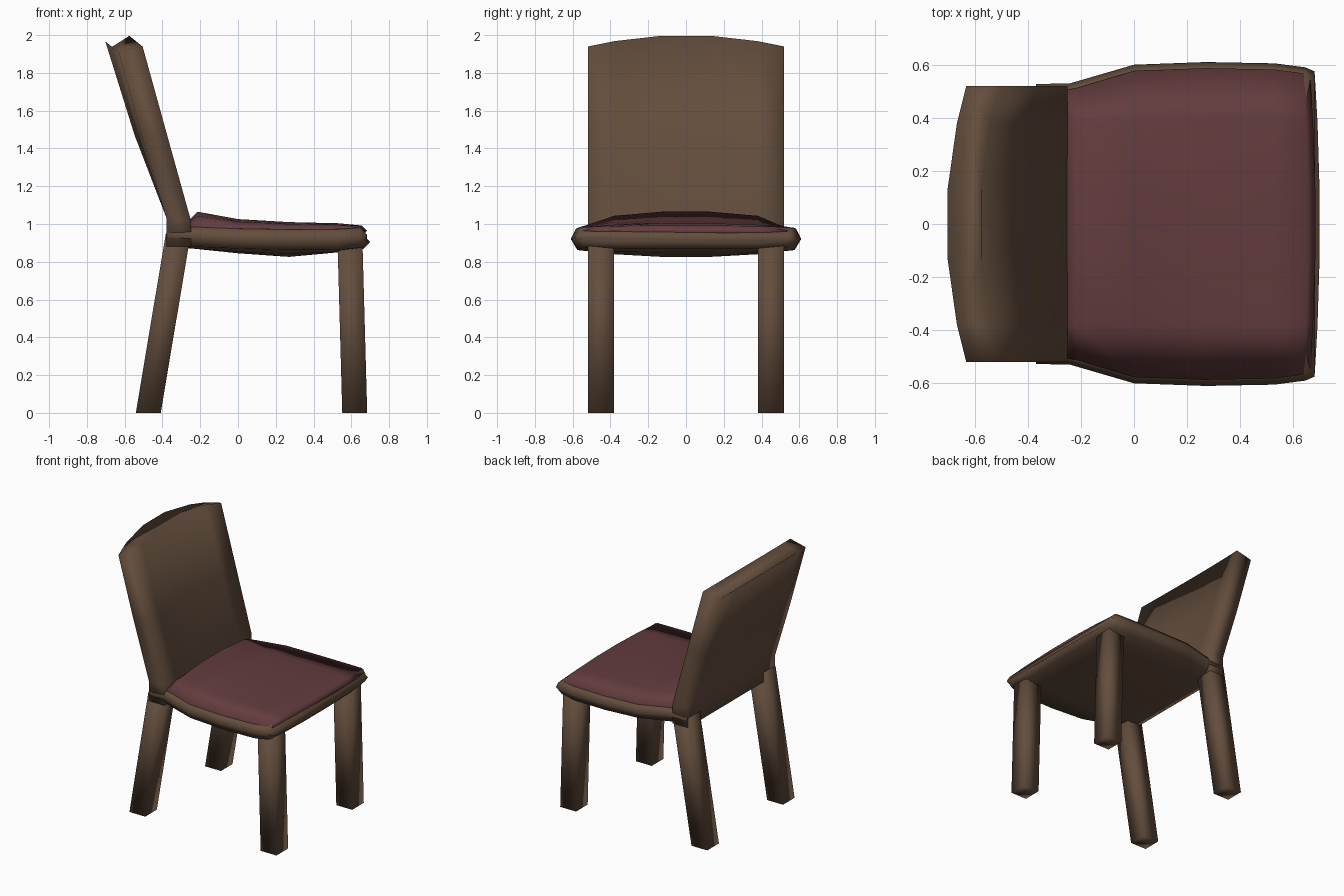
import bpy, bmesh

if "Cube" in bpy.data.objects:
    bpy.data.objects.remove(bpy.data.objects["Cube"])


def material(name, rgb):
    m = bpy.data.materials.new(name)
    m.diffuse_color = (*rgb, 1)
    m.use_nodes = True
    m.node_tree.nodes["Principled BSDF"].inputs["Base Color"].default_value = m.diffuse_color
    return m


WOOD = material("wood", (0.125, 0.075, 0.046))
FABRIC = material("fabric", (0.125, 0.045, 0.048))


def loft(name, rings, mat):
    """Skin a list of equal-length point rings into a closed smooth solid."""
    bm = bmesh.new()
    rows = [[bm.verts.new(p) for p in ring] for ring in rings]
    n = len(rows[0])
    for a, b in zip(rows, rows[1:]):
        for i in range(n):
            j = (i + 1) % n
            bm.faces.new((a[i], a[j], b[j], b[i]))
    bm.faces.new(rows[0])
    bm.faces.new(rows[-1])
    bmesh.ops.recalc_face_normals(bm, faces=bm.faces)
    for f in bm.faces:
        f.smooth = True
    me = bpy.data.meshes.new(name)
    bm.to_mesh(me)
    bm.free()
    me.materials.append(mat)
    ob = bpy.data.objects.new(name, me)
    bpy.context.collection.objects.link(ob)
    return ob


def mirrored(half):
    """Half section of (y, z) from +y inwards -> full row across the chair."""
    return half + [(-y, z) for y, z in reversed(half)]


# Legs: slanted square posts, (x at the floor, x at the top, top height)
for name, x0, x1, top in (("front_leg", 0.618, 0.593, 0.9),
                          ("back_leg", -0.475, -0.316, 0.95)):
    for side, label in ((1, "left"), (-1, "right")):
        rings = []
        for x, z in ((x0, 0), (x1, top)):
            rings.append([(x + dx, side * (0.45 + dy), z) for dx, dy in
                          ((-0.066, -0.069), (0.066, -0.069),
                           (0.066, 0.069), (-0.066, 0.069))])
        loft(f"{name}_{label}", rings, WOOD)

# Backrest: bowed panel, (front x, front z, back x, back z, bow, top drop)
COLS = (0.52, 0.38, 0.13, -0.13, -0.38, -0.52)
rings = []
for xf, zf, xb, zb, bow, drop in ((-0.25, 0.88, -0.378, 0.88, 0, 0),
                                  (-0.25, 1.02, -0.378, 1.03, 0, 0),
                                  (-0.415, 1.47, -0.55, 1.47, 0.04, 0),
                                  (-0.58, 2.0, -0.707, 1.97, 0.075, 0.06)):
    def point(x, z, y):
        k = (y / 0.52) ** 2
        return (x + bow * k, y, z - drop * k)
    rings.append([point(xf, zf, y) for y in COLS] +
                 [point(xb, zb, y) for y in reversed(COLS)])
loft("backrest", rings, WOOD)

# Seat frame: (x, half width, top, rim, lower edge, belly)
rings = []
for x, hw, top, rim, low, belly in ((-0.37, 0.527, 0.985, 0.94, 0.885, 0.88),
                                    (-0.24, 0.53, 0.985, 0.94, 0.88, 0.87),
                                    (0.0, 0.60, 0.975, 0.925, 0.87, 0.845),
                                    (0.27, 0.61, 0.97, 0.92, 0.862, 0.826),
                                    (0.53, 0.605, 0.972, 0.92, 0.862, 0.85),
                                    (0.665, 0.59, 0.98, 0.925, 0.875, 0.868),
                                    (0.70, 0.575, 0.945, 0.925, 0.91, 0.905)):
    upper = mirrored([(hw, rim), (hw - 0.025, top)])
    lower = mirrored([(hw - 0.035, low), (0.38, (low + belly) / 2 - 0.004),
                      (0.13, belly)])
    bow = 0.02 if x > 0.6 else 0
    rings.append([(x - bow * (y / hw) ** 2, y, z)
                  for y, z in upper + lower[::-1]])
loft("seat_frame", rings, WOOD)

# Cushion: (x, half width, edge height, crown height)
rings = []
for x, hw, edge, crown in ((-0.26, 0.505, 0.985, 1.02),
                           (-0.215, 0.512, 0.988, 1.065),
                           (0.0, 0.577, 0.978, 1.026),
                           (0.27, 0.587, 0.973, 1.01),
                           (0.53, 0.582, 0.975, 1.004),
                           (0.655, 0.568, 0.982, 0.992),
                           (0.684, 0.556, 0.962, 0.965)):
    row = mirrored([(hw, edge), (0.38, edge + 0.72 * (crown - edge)),
                    (0.13, crown)])
    base = [(-hw + 0.02, edge - 0.02), (hw - 0.02, edge - 0.02)]
    bow = 0.02 if x > 0.6 else 0
    rings.append([(x - bow * (y / hw) ** 2, y, z) for y, z in row + base])
loft("seat_cushion", rings, FABRIC)
